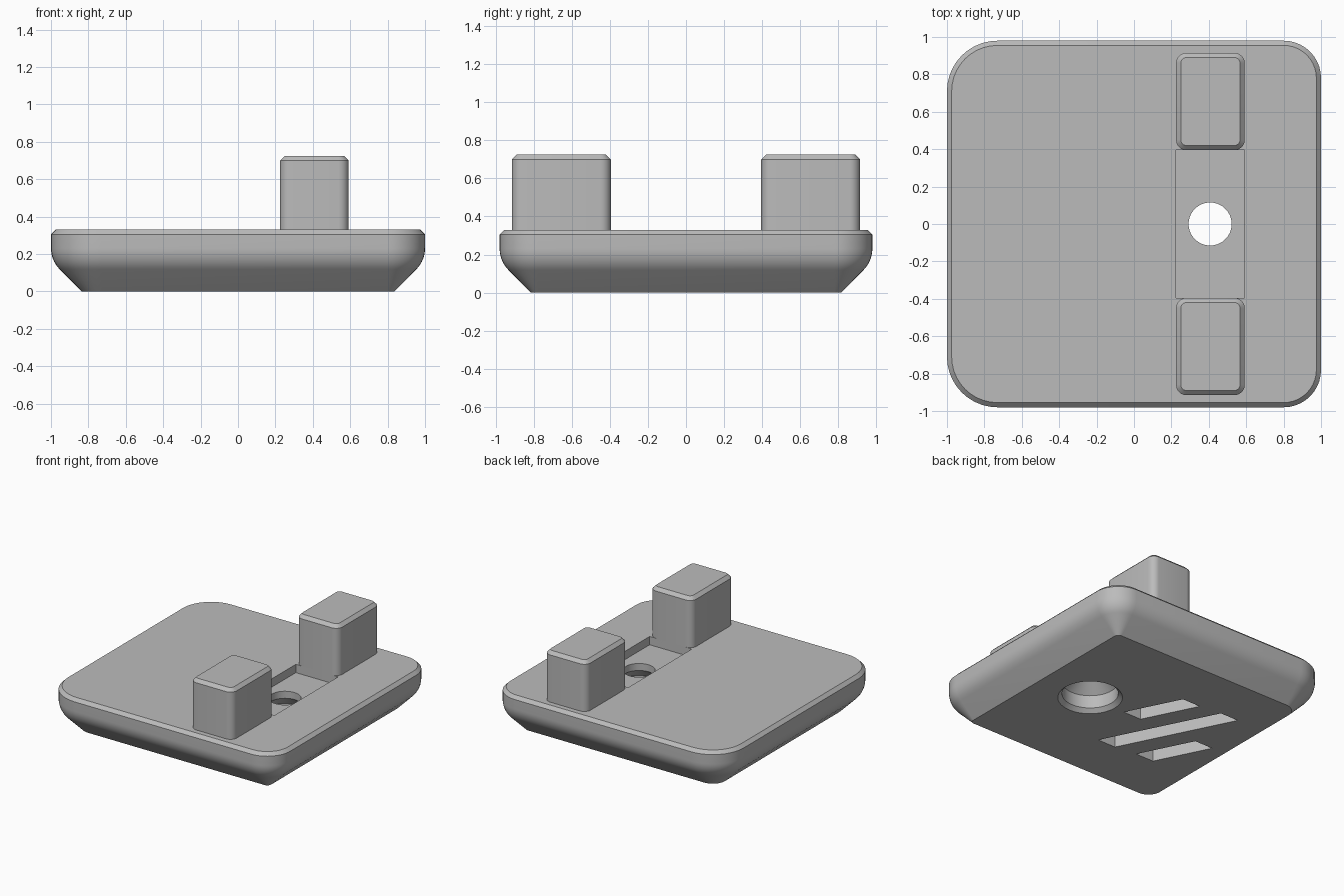
import bpy, bmesh, math

cube = bpy.data.objects.get("Cube")
if cube:
    bpy.data.objects.remove(cube, do_unlink=True)

GREY = (0.5, 0.5, 0.5, 1.0)
mat = bpy.data.materials.new("plain_grey")
mat.use_nodes = True
mat.diffuse_color = GREY
mat.node_tree.nodes["Principled BSDF"].inputs["Base Color"].default_value = GREY


def outline(x0, x1, y0, y1, r_left, r_right, inset, segs=10):
    """Rounded rectangle shrunk evenly by inset, counter-clockwise."""
    pts = []
    corners = [(x1, y1, -1, -1, r_right), (x0, y1, 1, -1, r_left),
               (x0, y0, 1, 1, r_left), (x1, y0, -1, 1, r_right)]
    for i, (x, y, sx, sy, r) in enumerate(corners):
        for k in range(segs + 1):
            a = (i + k / segs) * math.pi / 2
            pts.append((x + sx * r + (r - inset) * math.cos(a),
                        y + sy * r + (r - inset) * math.sin(a)))
    return pts


def circle(radius, cx, segs=64):
    return [(cx + radius * math.cos(2 * math.pi * k / segs),
             radius * math.sin(2 * math.pi * k / segs)) for k in range(segs)]


def loft(name, rings):
    """Closed solid through (outline, height) rings, bottom to top."""
    bm = bmesh.new()
    loops = [[bm.verts.new((x, y, z)) for x, y in pts] for pts, z in rings]
    n = len(loops[0])
    for low, high in zip(loops, loops[1:]):
        for i in range(n):
            j = (i + 1) % n
            bm.faces.new((low[i], low[j], high[j], high[i]))
    bm.faces.new(loops[0][::-1])
    bm.faces.new(loops[-1])
    bmesh.ops.recalc_face_normals(bm, faces=bm.faces[:])
    mesh = bpy.data.meshes.new(name)
    bm.to_mesh(mesh)
    bm.free()
    mesh.materials.append(mat)
    obj = bpy.data.objects.new(name, mesh)
    bpy.context.collection.objects.link(obj)
    return obj


def smooth(obj):
    bpy.ops.object.select_all(action="DESELECT")
    obj.select_set(True)
    bpy.context.view_layer.objects.active = obj
    bpy.ops.object.shade_smooth_by_angle(angle=math.radians(25))


# Base plate: sloped underside, blended side, chamfered top rim
TOP, CHAMFER, BLEND, INSET = 0.33, 0.025, 0.16, 0.165
slope_end = INSET - BLEND * (1 - math.cos(math.pi / 4))
profile = [(INSET, 0)]
for k in range(9):
    a = math.pi / 4 * (1 - k / 8)
    profile.append((BLEND * (1 - math.cos(a)),
                    slope_end + BLEND * (math.sin(math.pi / 4) - math.sin(a))))
profile += [(0, TOP - CHAMFER), (CHAMFER, TOP)]
plate = loft("base_plate", [(outline(-1, 1, -0.98, 0.98, 0.27, 0.2, d), z)
                            for d, z in profile])

# Channel between the posts
X0, X1, MID = 0.225, 0.592, 0.407
channel = [(X0, -0.395), (X1, -0.395), (X1, 0.395), (X0, 0.395)]
cutters = [loft("channel_cutter", [(channel, 0.265), (channel, 0.5)])]

# Screw hole with chamfered mouth and conical seat
hole = [(0.26, -0.03), (0.2, 0.03), (0.2, 0.13), (0.115, 0.21), (0.115, 0.4)]
cutters.append(loft("hole_cutter", [(circle(r, MID), z) for r, z in hole]))

# Slanted grooves in the underside
for cx, cy, half in [(-0.315, 0, 0.425), (-0.09, 0.2, 0.205), (-0.54, -0.2, 0.205)]:
    lean, w = 0.5 * half, 0.078
    shape = [(cx + lean - w, cy - half), (cx + lean + w, cy - half),
             (cx - lean + w, cy + half), (cx - lean - w, cy + half)]
    cutters.append(loft("groove_cutter", [(shape, -0.1), (shape, 0.1)]))

for cutter in cutters:
    cutter.hide_render = True
    mod = plate.modifiers.new(cutter.name, "BOOLEAN")
    mod.operation = "DIFFERENCE"
    mod.solver = "EXACT"
    mod.object = cutter

# Bake the cuts and drop the cutters
graph = bpy.context.evaluated_depsgraph_get()
cut_mesh = bpy.data.meshes.new_from_object(plate.evaluated_get(graph))
plate.modifiers.clear()
plate.data = cut_mesh
for cutter in cutters:
    bpy.data.objects.remove(cutter, do_unlink=True)
smooth(plate)

# Two upright posts with rounded corners and chamfered tops
for name, y0, y1 in [("front_post", -0.915, -0.395), ("back_post", 0.395, 0.915)]:
    rings = [(outline(X0, X1, y0, y1, 0.055, 0.055, d, 6), z)
             for d, z in [(0, 0.24), (0, 0.7), (0.025, 0.725)]]
    smooth(loft(name, rings))
